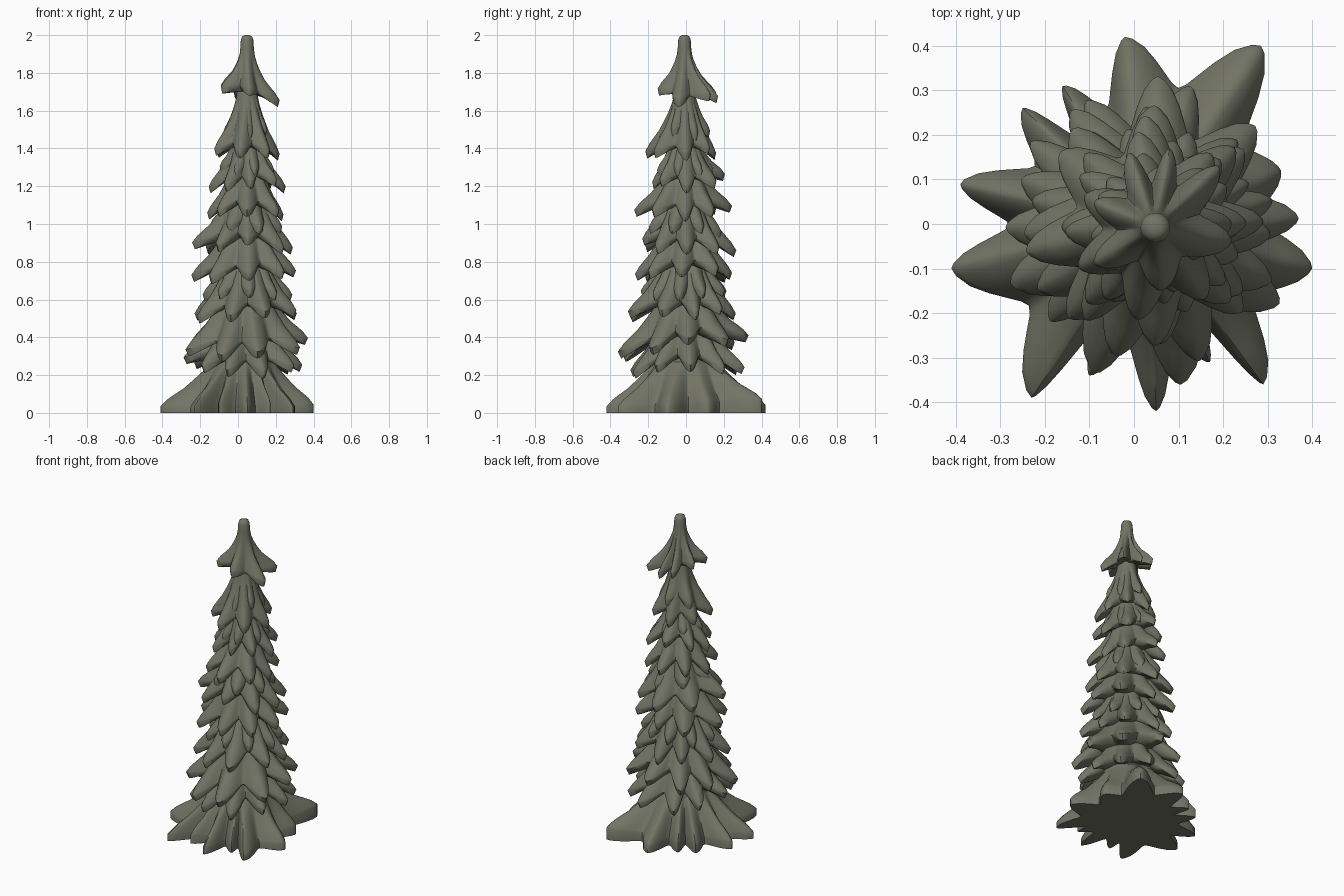
import bpy, bmesh, math, random
from mathutils import Vector

if "Cube" in bpy.data.objects:
    bpy.data.objects.remove(bpy.data.objects["Cube"])

random.seed(11)
green = bpy.data.materials.new("dull grey green")
green.diffuse_color = (0.17, 0.175, 0.13, 1)
green.use_nodes = True
green.node_tree.nodes["Principled BSDF"].inputs["Base Color"].default_value = green.diffuse_color

# Outline of one branch: angular offset (-1..1) and how far it reaches
HALF = [(.11, .95), (.3, .77), (.5, .5), (.7, .24), (.86, .07)]
LEAF = [(-1, 0)] + [(-u, s) for u, s in reversed(HALF)] + [(0, 1)] + HALF


def axis(z):
    """Trunk centre leans slightly towards +x."""
    return Vector((0.048 * min(1, 0.3 + z), -0.008 * min(1, z)))


def build(name, rings):
    """Skin closed rings of points into a smooth object."""
    bm = bmesh.new()
    rows = [[bm.verts.new(p) for p in ring] for ring in rings]
    n = len(rows[0])
    for a, b in zip(rows, rows[1:]):
        for i in range(n):
            j = (i + 1) % n
            bm.faces.new((a[i], b[i], b[j], a[j]))
    bm.faces.new(rows[0])
    bm.faces.new(rows[-1][::-1])
    bmesh.ops.recalc_face_normals(bm, faces=bm.faces)
    me = bpy.data.meshes.new(name)
    bm.to_mesh(me)
    bm.free()
    me.materials.append(green)
    ob = bpy.data.objects.new(name, me)
    bpy.context.collection.objects.link(ob)
    bpy.context.view_layer.objects.active = ob
    ob.select_set(True)
    bpy.ops.object.shade_smooth_by_angle(angle=math.radians(50))
    ob.select_set(False)
    return ob


def tier(name, tips, neck, valley=0.64, lift=0.09, thick=0.03, flare=1.4, flat=False):
    """Drooping star skirt. tips: (angle, radius, z); neck: (radius, z) rings from the top."""
    tips = sorted(tips)
    n = len(tips)
    rim = []
    for k, (a, r, z) in enumerate(tips):
        pa, pr, pz = tips[k - 1]
        na, nr, nz = tips[(k + 1) % n]
        pa -= 2 * math.pi if k == 0 else 0
        na += 2 * math.pi if k == n - 1 else 0
        for u, s in LEAF:
            oa, orad, oz = (pa, pr, pz) if u < 0 else (na, nr, nz)
            ang = a + abs(u) * (oa - a) / 2
            rv, zv = valley * (r + orad) / 2, (z + oz) / 2 + lift
            rim.append((ang, rv + (r - rv) * s, zv + (z + thick - zv) * s, s))
    r0, z0 = neck[-1]
    c = axis(z0)

    def at(ang, r, z):
        return (c.x + r * math.cos(ang), c.y + r * math.sin(ang), z)
    rings = [[at(a, r, z) for a, _, _, _ in rim] for r, z in neck]
    for t in (.15, .3, .45, .6, .75, .88, .96, 1):
        # branch tips round over slightly at the end
        over = 0.015 * max(0, 1 - abs(t - .86) / .25)
        rings.append([at(a, r0 + (r - r0) * t ** flare, z0 + (z - z0) * t + over * s)
                      for a, r, z, s in rim])
    # Blunt edge and underside
    if flat:
        rings.append([at(a, r, 0.0) for a, r, z, s in rim])
    else:
        zin = sum(t[2] for t in tips) / n + lift
        rings.append([at(a, r * .95, z - thick * (.3 + .7 * s)) for a, r, z, s in rim])
        rings.append([at(a, r0 + (r * .95 - r0) * .5, zin + (z - zin) * .45 - .02) for a, r, z, s in rim])
        rings.append([at(a, r0 * .7, zin) for a, r, z, s in rim])
    return build(name, rings)


def polar(points, z0):
    """Tips given as plan positions turned into (angle, radius, z)."""
    c = axis(z0)
    return [(math.atan2(y - c.y, x - c.x), math.hypot(x - c.x, y - c.y), z) for x, y, z in points]


# Trunk core hidden behind the branches
core = [(.2, .02), (.165, .3), (.135, .6), (.115, .9), (.09, 1.2), (.07, 1.45), (.05, 1.7), (.03, 1.9)]
build("trunk_core", [[(axis(z).x + r * math.cos(i * math.pi / 12),
                       axis(z).y + r * math.sin(i * math.pi / 12), z) for i in range(24)]
                     for r, z in core])

# Spreading bottom skirt
base = [(.285, .40, .04), (-.02, .42, .01), (-.16, .31, .02), (-.25, .26, .02), (-.39, .09, .01),
        (-.41, -.1, .0), (-.23, -.39, .0), (-.1, -.34, .02), (.05, -.42, .0), (.17, -.31, .02),
        (.29, -.36, .0), (.4, -.1, .01), (.33, .12, .02)]
tier("bottom_skirt", polar(base, .28), [(.10, .34), (.16, .28)], valley=.7, lift=.03,
     thick=.028, flare=1.1, flat=True)

# Middle tiers: branches, neck height, turn, then tip radius and height at +x, +y, -x, -y
middle = [(10, .27, .1, (.31, .34, .32, .31), (.20, .20, .24, .20)),
          (9, .30, .05, (.33, .33, .34, .36), (.36, .36, .31, .28)),
          (9, .31, .2, (.27, .29, .29, .34), (.50, .50, .49, .48)),
          (9, .23, .5, (.24, .24, .24, .24), (.59, .60, .60, .61)),
          (8, .30, .0, (.26, .26, .31, .28), (.70, .72, .68, .71)),
          (8, .30, .1, (.24, .29, .29, .24), (.85, .83, .86, .87)),
          (7, .24, .5, (.19, .2, .2, .2), (.94, .94, .95, .95)),
          (8, .28, .0, (.20, .25, .21, .28), (1.01, 1.05, 1.04, 1.03)),
          (8, .26, .1, (.22, .22, .21, .18), (1.17, 1.23, 1.15, 1.20)),
          (7, .2, .6, (.15, .16, .15, .15), (1.25, 1.27, 1.25, 1.27)),
          (7, .33, .0, (.185, .18, .18, .23), (1.35, 1.36, 1.34, 1.35)),
          (6, .25, .5, (.13, .14, .16, .12), (1.45, 1.46, 1.42, 1.45))]
for k, (n, h, turn, radii, heights) in enumerate(middle):
    tips = []
    for i in range(n):
        q = (i * 4 / n) % 4
        a, b, f = int(q), (int(q) + 1) % 4, q % 1
        tips.append((i * 2 * math.pi / n + turn + random.uniform(-.1, .1),
                     (radii[a] * (1 - f) + radii[b] * f) * random.uniform(.93, 1.02),
                     heights[a] * (1 - f) + heights[b] * f + random.uniform(-.02, .02)))
    top = sum(heights) / 4 + h
    rn = .165 - .065 * top
    tier(f"branch_tier_{k + 1}", tips, [(rn * .6, top + .07), (rn, top)],
         lift=.05 + .14 * sum(radii) / 4, flare=1.08 + .22 * min(1, top / 1.5))

# Crown with rounded top
crown = [(.22, -.04, 1.62), (.19, .13, 1.65), (.08, .17, 1.64), (-.01, .16, 1.66),
         (-.09, .05, 1.70), (-.09, -.09, 1.69), (.06, -.15, 1.68)]
tier("crown", polar(crown, 1.93), [(.012, 2.0), (.026, 1.993), (.033, 1.975), (.036, 1.93)],
     valley=.56, lift=.05, flare=1.65)
